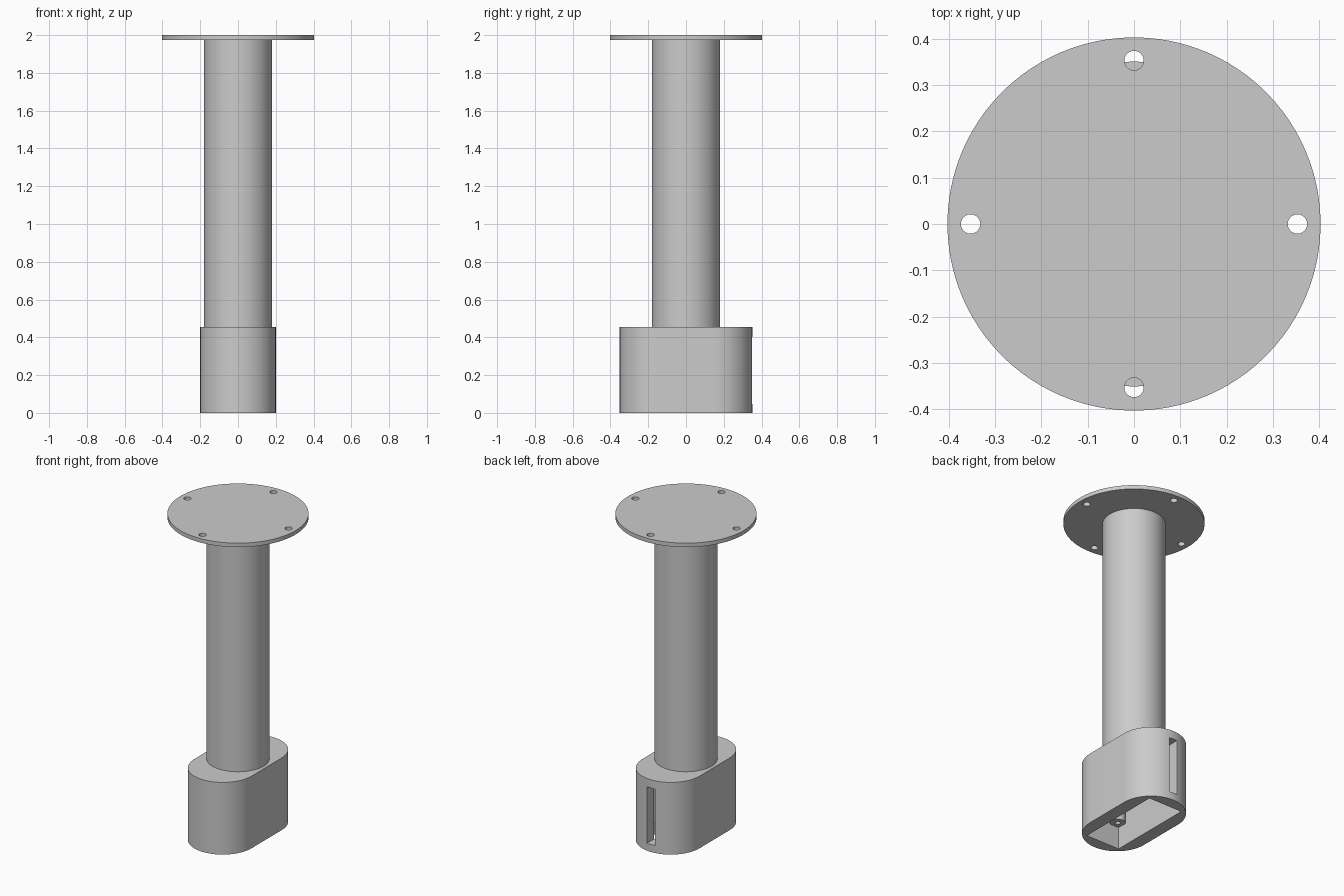
import bpy, bmesh, math

cube = bpy.data.objects.get("Cube")
if cube:
    bpy.data.objects.remove(cube, do_unlink=True)

grey = bpy.data.materials.new("light_grey")
grey.use_nodes = True
colour = (0.6, 0.6, 0.6, 1)
grey.diffuse_color = colour
grey.node_tree.nodes["Principled BSDF"].inputs["Base Color"].default_value = colour


def prism(name, outline, z0, z1):
    """Extrude a closed outline from z0 to z1."""
    bm = bmesh.new()
    face = bm.faces.new([bm.verts.new((x, y, z0)) for x, y in outline])
    ext = bmesh.ops.extrude_face_region(bm, geom=[face])
    top = [v for v in ext["geom"] if isinstance(v, bmesh.types.BMVert)]
    bmesh.ops.translate(bm, verts=top, vec=(0, 0, z1 - z0))
    bmesh.ops.recalc_face_normals(bm, faces=bm.faces)
    mesh = bpy.data.meshes.new(name)
    bm.to_mesh(mesh)
    bm.free()
    mesh.materials.append(grey)
    ob = bpy.data.objects.new(name, mesh)
    bpy.context.collection.objects.link(ob)
    return ob


def arc(cx, cy, r, start, end, n):
    angles = [start + (end - start) * i / n for i in range(n + 1)]
    return [(cx + r * math.cos(a), cy + r * math.sin(a)) for a in angles]


def circle(cx, cy, r, n):
    return arc(cx, cy, r, 0, math.tau, n)[:-1]


def rect(x0, x1, y0, y1):
    return [(x0, y0), (x1, y0), (x1, y1), (x0, y1)]


def cut(ob, cutter):
    """Subtract a cutter from an object, then discard the cutter."""
    cutter.hide_render = True
    bpy.context.view_layer.objects.active = ob
    mod = ob.modifiers.new("cut", "BOOLEAN")
    mod.operation = "DIFFERENCE"
    mod.solver = "EXACT"
    mod.object = cutter
    bpy.ops.object.modifier_apply(modifier=mod.name)
    bpy.data.objects.remove(cutter, do_unlink=True)


# Round mounting plate with four screw holes
plate = prism("mounting_plate", circle(0, 0, 0.403, 96), 1.975, 2)
for i in range(4):
    a = i * math.pi / 2
    hole = circle(0.353 * math.cos(a), 0.353 * math.sin(a), 0.021, 32)
    cut(plate, prism("hole_cutter", hole, 1.9, 2.1))

# Column between housing and plate
column = prism("column", circle(0, 0, 0.18, 64), 0.44, 1.98)

# Housing with rounded ends, open underneath, with a slot in the back
outline = arc(0, 0.151, 0.2, 0, math.pi, 32) + arc(0, -0.151, 0.2, math.pi, math.tau, 32)
housing = prism("housing", outline, 0, 0.455)
cut(housing, prism("cavity_cutter", rect(-0.118, 0.118, -0.278, 0.278), -0.1, 0.41))
cut(housing, prism("slot_cutter", rect(-0.027, 0.027, 0.2, 0.5), 0.047, 0.403))

# Screw posts in the corners of the housing
posts = []
for sx in (-1, 1):
    for sy in (-1, 1):
        x, y = sx * 0.08, sy * 0.24
        post = prism("screw_post", circle(x, y, 0.045, 32), 0.14, 0.42)
        cut(post, prism("post_hole_cutter", circle(x, y, 0.015, 16), 0.1, 0.3))
        posts.append(post)

# Smooth the round sides, keep the edges sharp
bpy.ops.object.select_all(action="DESELECT")
for ob in [plate, column, housing] + posts:
    ob.select_set(True)
bpy.context.view_layer.objects.active = housing
bpy.ops.object.shade_smooth_by_angle(angle=math.radians(30))
